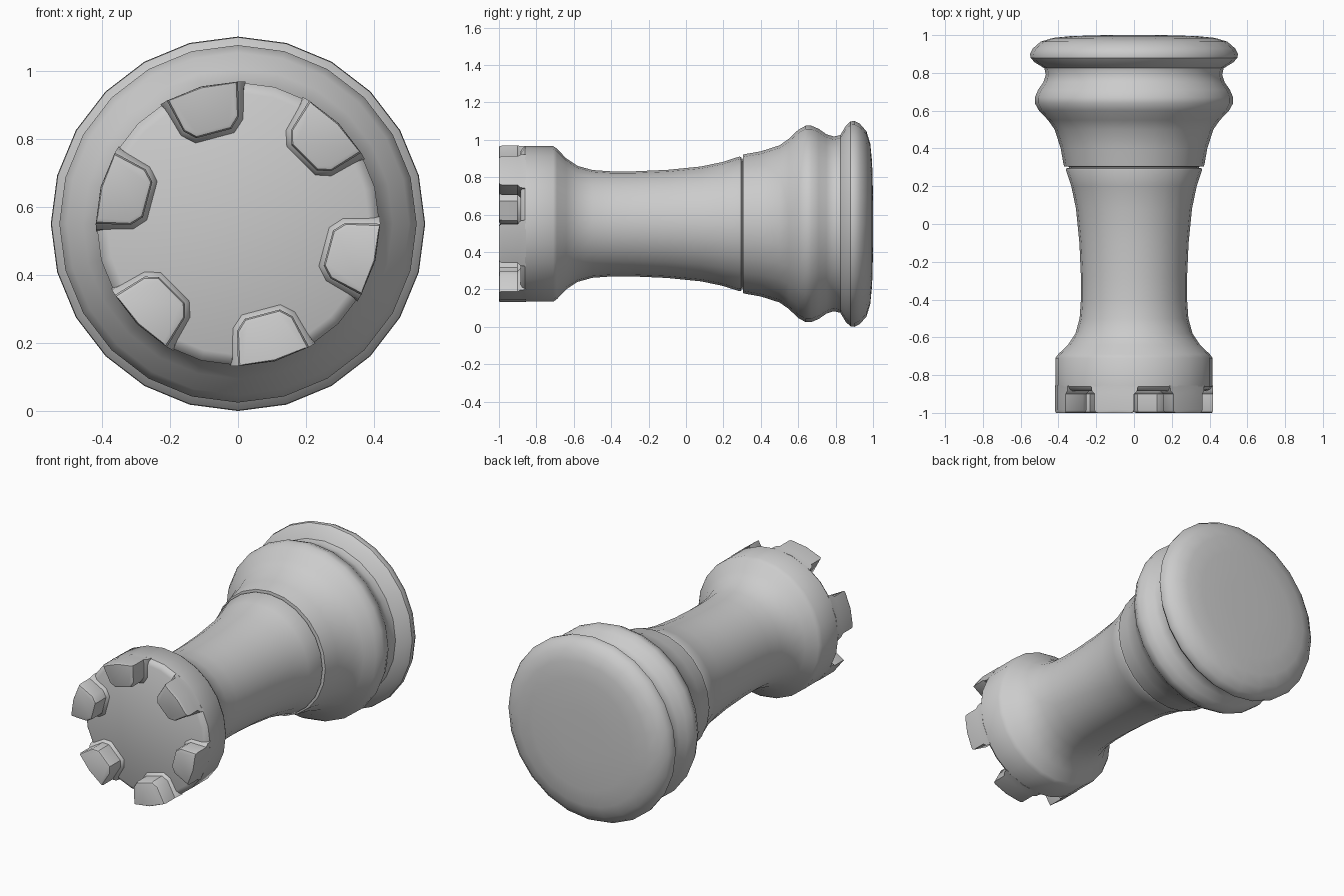
import bpy, bmesh
from math import sin, cos, radians

if "Cube" in bpy.data.objects:
    bpy.data.objects.remove(bpy.data.objects["Cube"])

CZ = 0.55      # height of the lying axis
SIDES = 24


def point(r, deg, y):
    a = radians(deg)
    return (r * cos(a), y, CZ + r * sin(a))


def loft(bm, rings):
    """Skin a list of equal-length point rings and cap both ends."""
    vs = [[bm.verts.new(p) for p in ring] for ring in rings]
    n = len(vs[0])
    for a, b in zip(vs, vs[1:]):
        for i in range(n):
            j = (i + 1) % n
            bm.faces.new((a[i], a[j], b[j], b[i]))
    bm.faces.new(vs[0])
    bm.faces.new(vs[-1][::-1])


def finish(bm, name, angle):
    bmesh.ops.recalc_face_normals(bm, faces=bm.faces)
    me = bpy.data.meshes.new(name)
    bm.to_mesh(me)
    bm.free()
    ob = bpy.data.objects.new(name, me)
    bpy.context.collection.objects.link(ob)
    bpy.ops.object.select_all(action='DESELECT')
    ob.select_set(True)
    bpy.context.view_layer.objects.active = ob
    bpy.ops.object.shade_smooth_by_angle(angle=radians(angle))
    return ob


# Turned body: (y, radius) from the tower floor to the base
profile = [
    (-0.885, 0.385), (-0.875, 0.405), (-0.86, 0.416), (-0.71, 0.416),
    (-0.69, 0.402), (-0.64, 0.35), (-0.58, 0.31), (-0.5, 0.288),
    (-0.4, 0.281), (-0.28, 0.281), (-0.1, 0.289), (0.08, 0.307),
    (0.2, 0.332), (0.285, 0.36), (0.295, 0.358), (0.297, 0.345),
    (0.303, 0.345), (0.305, 0.37), (0.315, 0.373), (0.4, 0.388),
    (0.5, 0.42), (0.55, 0.455), (0.6, 0.503), (0.64, 0.525), (0.67, 0.525),
    (0.71, 0.508), (0.75, 0.48), (0.79, 0.467), (0.825, 0.475),
    (0.855, 0.525), (0.88, 0.548), (0.9, 0.55), (0.93, 0.535),
    (0.965, 0.495), (0.985, 0.43), (0.995, 0.33), (1.0, 0.15),
]
bm = bmesh.new()
loft(bm, [[point(r, 360 * i / SIDES, y) for i in range(SIDES)]
          for y, r in profile])
finish(bm, "rook_body", 35)

# Six battlement blocks: (radius, angle) outline with chamfered inner corners
outline = [(0.418, -15), (0.418, 0), (0.418, 15), (0.315, 15.5),
           (0.28, 11), (0.28, -11), (0.315, -15.5)]
# (y, inset) steps: flared foot, straight wall, rounded top
steps = [(-0.855, -0.02), (-0.885, -0.015), (-0.9, 0.0),
         (-0.985, 0.0), (-0.996, 0.005), (-1.0, 0.015)]
bm = bmesh.new()
for k in range(6):
    mid = 105 + 60 * k
    rings = []
    for y, inset in steps:
        s = 1 - inset / 0.1
        ring = []
        for r, a in outline:
            # the outer wall stays flush with the body below the rounded top
            rr = r - max(inset, 0) * 0.3 if r > 0.4 else 0.36 + (r - 0.36) * s
            ring.append(point(rr, mid + a * s, y))
        rings.append(ring)
    loft(bm, rings)
finish(bm, "battlements", 35)
